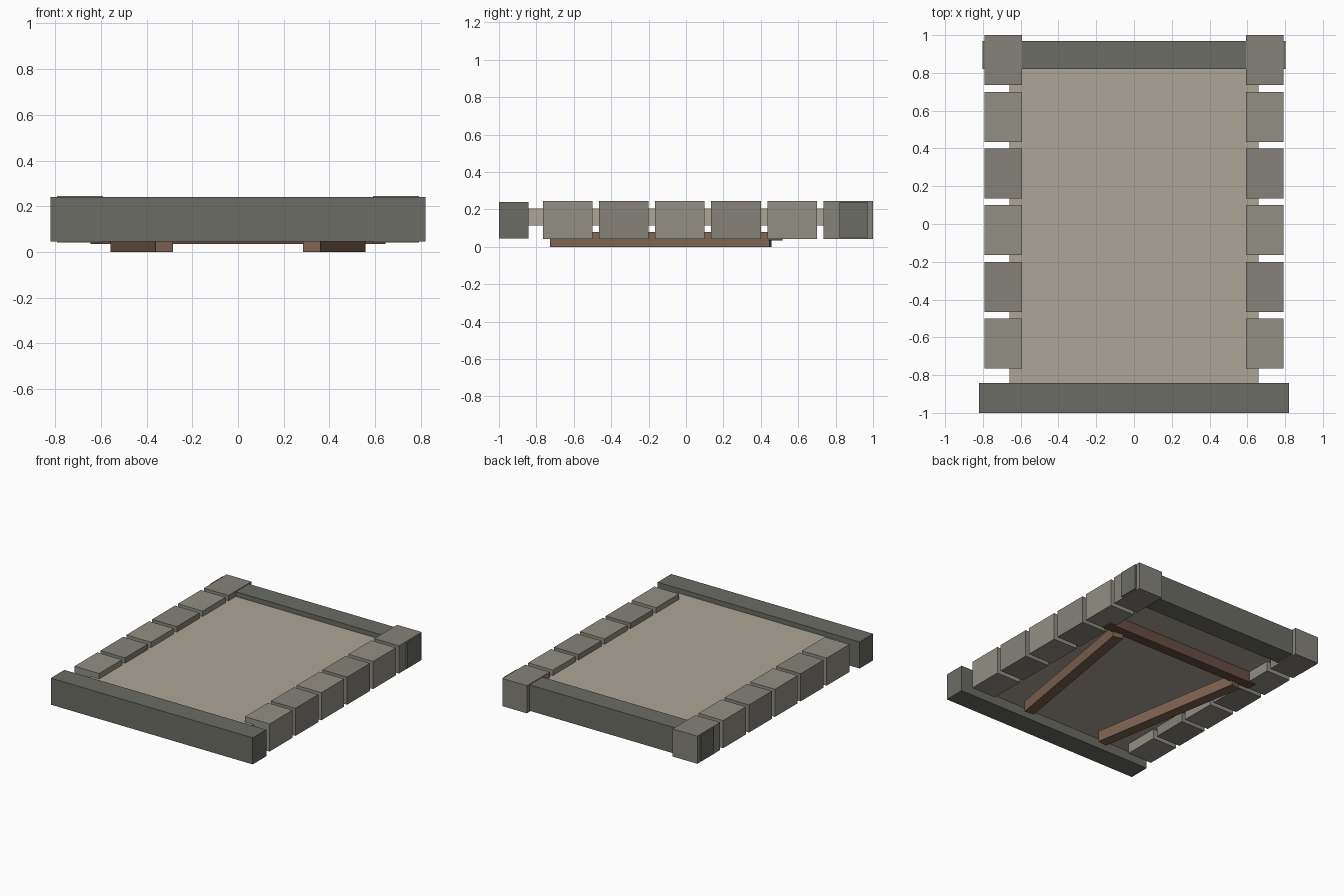
import bpy, math

if "Cube" in bpy.data.objects:
    bpy.data.objects.remove(bpy.data.objects["Cube"])


def material(name, rgb):
    m = bpy.data.materials.new(name)
    m.diffuse_color = (*rgb, 1)
    m.use_nodes = True
    m.node_tree.nodes["Principled BSDF"].inputs["Base Color"].default_value = m.diffuse_color
    return m


SLAB = material("slab_stone", (0.42, 0.38, 0.31))
LIGHT = material("light_stone", (0.29, 0.275, 0.235))
MID = material("mid_stone", (0.24, 0.225, 0.195))
DARK = material("dark_stone", (0.145, 0.15, 0.125))
WOOD = material("wood", (0.21, 0.125, 0.085))
DARK_WOOD = material("dark_wood", (0.13, 0.075, 0.055))


def box(name, x, y, z, mat, angle=0):
    """Box from (min, max) ranges, optionally turned about its own vertical axis."""
    ranges = (x, y, z)
    bpy.ops.mesh.primitive_cube_add(size=1, location=[(a + b) / 2 for a, b in ranges])
    ob = bpy.context.object
    ob.name = name
    size = [b - a for a, b in ranges]
    for v in ob.data.vertices:
        v.co = [c * s for c, s in zip(v.co, size)]
    ob.rotation_euler.z = angle
    ob.data.materials.append(mat)
    return ob


# Floor slab
box("floor_slab", (-0.66, 0.66), (-0.88, 0.86), (0.115, 0.205), SLAB)

# Front and back kerb beams
box("front_beam", (-0.82, 0.82), (-1.0, -0.843), (0.045, 0.24), DARK)
box("back_beam", (-0.803, 0.803), (0.82, 0.97), (0.05, 0.24), DARK)

for side, label in ((-1, "left"), (1, "right")):
    # Row of edge stones, alternating in tone
    xs = sorted((side * 0.592, side * 0.792))
    for i in range(6):
        y = -0.765 + i * 0.3
        box(f"{label}_edge_stone_{i + 1}", xs, (y, y + 0.265), (0.042, 0.245),
            MID if i % 2 else LIGHT)

    # Splayed timber runner underneath
    cx, cy, w, length = side * 0.422, -0.135, 0.076, 1.19
    box(f"{label}_runner", (cx - w / 2, cx + w / 2),
        (cy - length / 2, cy + length / 2), (0.0, 0.08), WOOD,
        -side * math.radians(9.6))

# Cross timber behind the runners
box("cross_timber", (-0.645, 0.645), (0.44, 0.515), (0.035, 0.115), DARK_WOOD)
